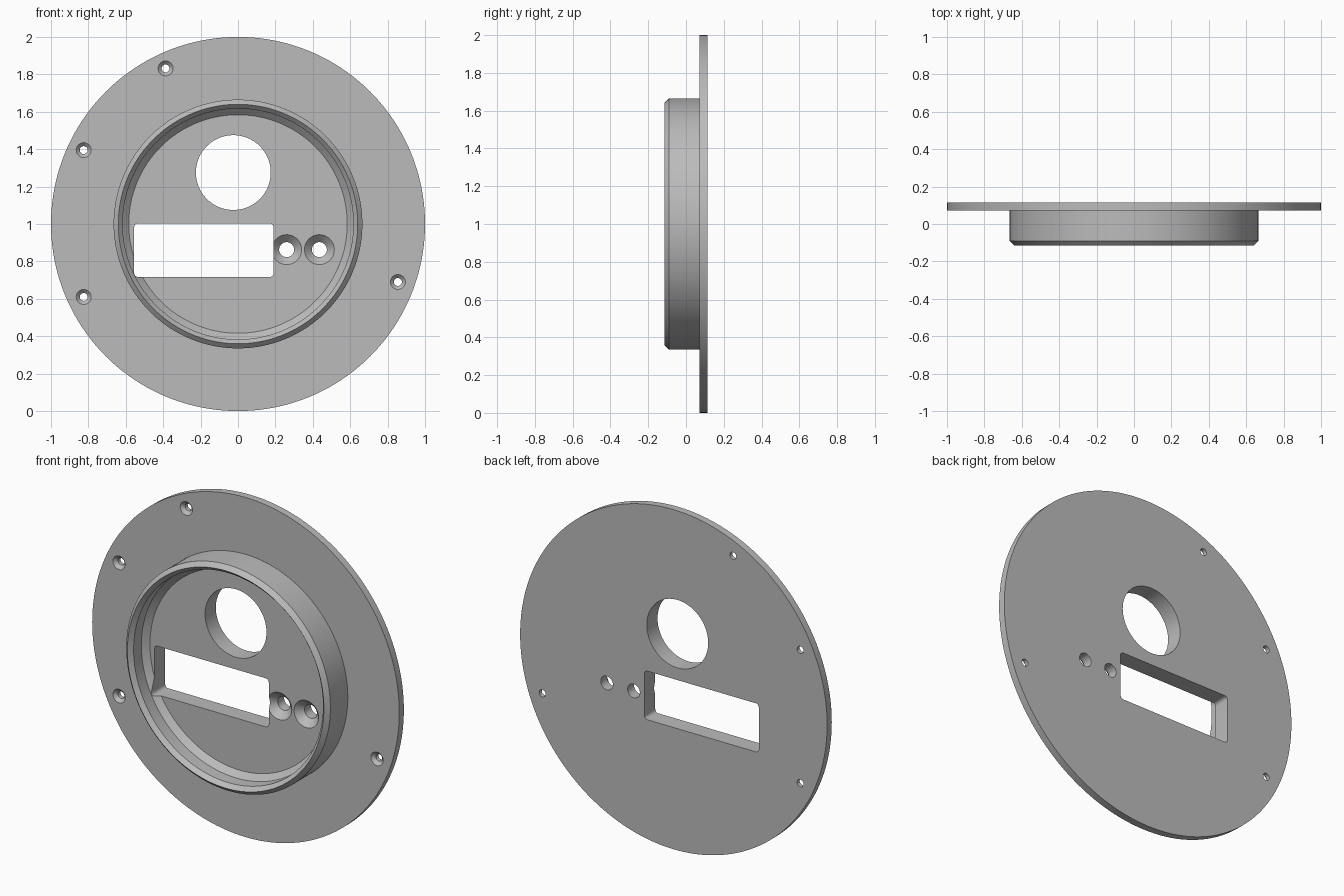
import bpy, bmesh, math
from mathutils import Vector

cube = bpy.data.objects.get("Cube")
if cube:
    bpy.data.objects.remove(cube, do_unlink=True)

grey = bpy.data.materials.new("mid_grey")
grey.use_nodes = True
colour = (0.5, 0.5, 0.5, 1)
grey.diffuse_color = colour
grey.node_tree.nodes["Principled BSDF"].inputs["Base Color"].default_value = colour

BACK, PLATE, FLOOR, RIM = 0.115, 0.072, 0.015, -0.115


def make_object(name, bm):
    bmesh.ops.recalc_face_normals(bm, faces=bm.faces)
    mesh = bpy.data.meshes.new(name)
    bm.to_mesh(mesh)
    bm.free()
    mesh.materials.append(grey)
    obj = bpy.data.objects.new(name, mesh)
    bpy.context.collection.objects.link(obj)
    return obj


def lathe(name, profile, x, z, sides):
    """Turn (radius, y) points about the y axis through (x, z), capping both ends."""
    bm = bmesh.new()
    rings = []
    for r, y in profile:
        angles = [math.tau * i / sides for i in range(sides)]
        rings.append([bm.verts.new((x + r * math.cos(a), y, z + r * math.sin(a)))
                      for a in angles])
    for low, high in zip(rings, rings[1:]):
        for i in range(sides):
            j = (i + 1) % sides
            bm.faces.new((low[i], low[j], high[j], high[i]))
    bm.faces.new(rings[0])
    bm.faces.new(rings[-1])
    return make_object(name, bm)


def rounded_box(name, x0, x1, z0, z1, y0, y1, radius):
    """Box running along y with rounded corners."""
    bm = bmesh.new()
    outline = []
    corners = [(x1, z1, -1, -1), (x0, z1, 1, -1), (x0, z0, 1, 1), (x1, z0, -1, 1)]
    for k, (x, z, sx, sz) in enumerate(corners):
        for i in range(7):
            a = math.pi / 2 * (k + i / 6)
            outline.append(bm.verts.new((x + radius * (sx + math.cos(a)), y0,
                                         z + radius * (sz + math.sin(a)))))
    face = bm.faces.new(outline)
    top = bmesh.ops.extrude_face_region(bm, geom=[face])
    verts = [v for v in top["geom"] if isinstance(v, bmesh.types.BMVert)]
    bmesh.ops.translate(bm, verts=verts, vec=Vector((0, y1 - y0, 0)))
    return make_object(name, bm)


def countersink(name, x, z, surface, wide, narrow):
    """Cutter for a cone that narrows into a straight through hole."""
    above = 0.01
    depth = wide - narrow
    profile = [(wide + above, surface - above), (narrow, surface + depth), (narrow, BACK + 0.05)]
    return lathe(name, profile, x, z, 40)


# Round flange with a chamfered collar and recessed floor
panel = lathe("round_mounting_panel", [
    (1, BACK), (1, PLATE),
    (0.665, PLATE), (0.665, RIM + 0.025), (0.64, RIM),
    (0.617, RIM + 0.025), (0.617, FLOOR - 0.033), (0.584, FLOOR)], 0, 1, 160)

# Window, round opening and countersunk screw holes
cutters = [
    lathe("round_opening_cutter", [(0.2, -0.06), (0.2, 0.2)], -0.025, 1.275, 96),
    rounded_box("window_cutter", -0.555, 0.19, 0.717, 1.003, -0.08, 0.2, 0.02),
]
for x in (0.26, 0.435):
    cutters.append(countersink("socket_cutter", x, 0.863, FLOOR, 0.08, 0.04))
for x, z in ((-0.387, 1.832), (-0.825, 1.395), (-0.825, 0.61), (0.855, 0.69)):
    cutters.append(countersink("screw_hole_cutter", x, z, PLATE, 0.04, 0.021))

bpy.ops.object.select_all(action="DESELECT")
bpy.context.view_layer.objects.active = panel
panel.select_set(True)
for cutter in cutters:
    mod = panel.modifiers.new("cut", "BOOLEAN")
    mod.operation = "DIFFERENCE"
    mod.solver = "EXACT"
    mod.object = cutter
    bpy.ops.object.modifier_apply(modifier=mod.name)
    bpy.data.objects.remove(cutter, do_unlink=True)

bpy.ops.object.shade_smooth_by_angle(angle=math.radians(25))
